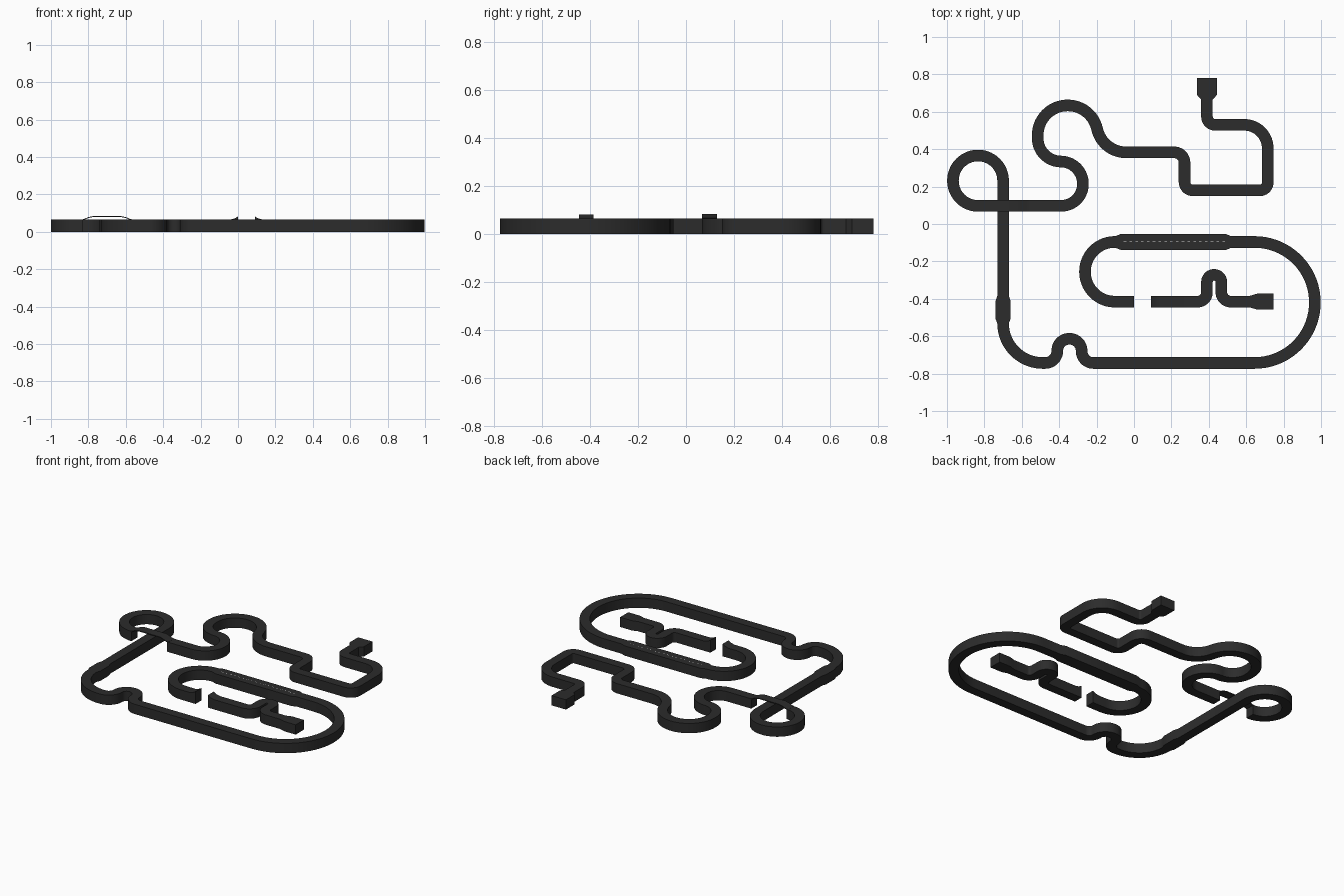
import bpy, math
from mathutils import Vector

if "Cube" in bpy.data.objects:
    bpy.data.objects.remove(bpy.data.objects["Cube"])

HALF, TOP = 0.031, 0.065      # normal half width and deck height of the road


def material(name, rgb):
    m = bpy.data.materials.new(name)
    m.diffuse_color = (*rgb, 1)
    m.use_nodes = True
    m.node_tree.nodes["Principled BSDF"].inputs["Base Color"].default_value = m.diffuse_color
    return m


ASPHALT = material("dark asphalt", (0.025, 0.025, 0.025))
WHITE = material("lane white", (0.8, 0.8, 0.8))


def knot(x, y, r=0, half=HALF, top=TOP):
    return Vector((x, y)), r, half, top


def trace(knots):
    """Turn knots into samples, rounding each corner that has a radius."""
    out = []
    for i, (p, r, half, top) in enumerate(knots):
        if r == 0 or i in (0, len(knots) - 1):
            out.append((p, half, top))
            continue
        a = (p - knots[i - 1][0]).normalized()
        b = (knots[i + 1][0] - p).normalized()
        turn = math.atan2(a.x * b.y - a.y * b.x, a.dot(b))
        start = p - a * r * math.tan(abs(turn) / 2)
        side = Vector((-a.y, a.x)) * math.copysign(1, turn)
        centre = start + side * r
        n = max(6, round(abs(turn) / math.radians(5)))
        for k in range(n + 1):
            t = turn * k / n
            c, s = math.cos(t), math.sin(t)
            d = start - centre
            out.append((centre + Vector((d.x * c - d.y * s, d.x * s + d.y * c)), half, top))
    # drop samples that nearly coincide
    clean = [out[0]]
    for q in out[1:]:
        if (q[0] - clean[-1][0]).length > 0.004:
            clean.append(q)
    return clean


def road(name, knots, thickness=None):
    """Sweep a rectangular section along the route, down to the ground unless thin."""
    pts = trace(knots)
    verts, faces = [], []
    for i, (p, half, top) in enumerate(pts):
        d = (pts[min(i + 1, len(pts) - 1)][0] - pts[max(i - 1, 0)][0]).normalized()
        left = Vector((-d.y, d.x)) * half
        low = 0 if thickness is None else top - thickness
        l, r = p + left, p - left
        verts += [(*l, low), (*l, top), (*r, top), (*r, low)]
        if i:
            o = 4 * (i - 1)
            for k in range(4):
                m = (k + 1) % 4
                faces.append((o + k, o + 4 + k, o + 4 + m, o + m))
    e = 4 * (len(pts) - 1)
    faces += [(0, 1, 2, 3), (e + 3, e + 2, e + 1, e)]
    return make(name, verts, faces, ASPHALT, True)


def make(name, verts, faces, mat, smooth=False):
    me = bpy.data.meshes.new(name)
    me.from_pydata(verts, [], faces)
    me.materials.append(mat)
    ob = bpy.data.objects.new(name, me)
    bpy.context.collection.objects.link(ob)
    bpy.ops.object.select_all(action='DESELECT')
    ob.select_set(True)
    bpy.context.view_layer.objects.active = ob
    bpy.ops.object.mode_set(mode='EDIT')
    bpy.ops.mesh.select_all(action='SELECT')
    bpy.ops.mesh.normals_make_consistent(inside=False)
    bpy.ops.object.mode_set(mode='OBJECT')
    if smooth:
        bpy.ops.object.shade_smooth_by_angle(angle=math.radians(25))
    return ob


# back section: start pad, square bends, round bends, up to the bridge
road("back_road", [
    knot(0.39, 0.78, 0, 0.053), knot(0.39, 0.69, 0, 0.053), knot(0.39, 0.665),
    knot(0.39, 0.53, 0.045), knot(0.715, 0.53, 0.125), knot(0.715, 0.18, 0.042),
    knot(0.27, 0.18, 0.045), knot(0.27, 0.383, 0.055), knot(-0.169, 0.383, 0.16),
    knot(-0.226, 0.634, 0.16), knot(-0.515, 0.634, 0.16), knot(-0.515, 0.334, 0.125),
    knot(-0.273, 0.334, 0.119), knot(-0.273, 0.097, 0.117), knot(-0.57, 0.097)])

# thin bridge over the crossing
road("crossing_bridge", [
    knot(-0.56, 0.097, 0, HALF, 0.066), knot(-0.575, 0.097, 0, HALF, 0.068),
    knot(-0.60, 0.097, 0, HALF, 0.079), knot(-0.625, 0.097, 0, HALF, 0.084),
    knot(-0.775, 0.097, 0, HALF, 0.084), knot(-0.80, 0.097, 0, HALF, 0.079),
    knot(-0.825, 0.097, 0, HALF, 0.068), knot(-0.84, 0.097, 0, HALF, 0.066)], 0.005)

# main section: loop, widened bay, chicane, long oval, take-off ramp
road("main_road", [
    knot(-0.83, 0.097), knot(-0.968, 0.097, 0.134), knot(-0.968, 0.366, 0.134),
    knot(-0.7, 0.366, 0.134), knot(-0.7, -0.385), knot(-0.7, -0.415, 0, 0.041),
    knot(-0.7, -0.505, 0, 0.041), knot(-0.7, -0.743, 0.212), knot(-0.41, -0.743, 0.065),
    knot(-0.41, -0.614, 0.063), knot(-0.28, -0.614, 0.064), knot(-0.28, -0.743, 0.063),
    knot(0.967, -0.743, 0.323), knot(0.967, -0.096, 0.323), knot(0.52, -0.096),
    knot(0.49, -0.096, 0, 0.043), knot(-0.07, -0.096, 0, 0.043), knot(-0.10, -0.096),
    knot(-0.262, -0.096, 0.159), knot(-0.262, -0.415, 0.159), knot(-0.045, -0.415),
    knot(-0.02, -0.415, 0, HALF, 0.071), knot(0.0, -0.415, 0, HALF, 0.082)])

# last section: landing ramp, tight hairpin, finish pad
road("finish_road", [
    knot(0.09, -0.415, 0, HALF, 0.082), knot(0.11, -0.415, 0, HALF, 0.071),
    knot(0.135, -0.415), knot(0.39, -0.415, 0.05), knot(0.39, -0.272, 0.038),
    knot(0.467, -0.272, 0.038), knot(0.467, -0.415, 0.05), knot(0.62, -0.415),
    knot(0.66, -0.415, 0, 0.043), knot(0.745, -0.415, 0, 0.043)])

# dashed lane line on the widened straight
verts, faces = [], []
for i in range(18):
    x, y, z = -0.055 + i * 0.031, -0.096, TOP + 0.0006
    o = len(verts)
    verts += [(x, y - 0.0015, z), (x + 0.014, y - 0.0015, z),
              (x + 0.014, y + 0.0015, z), (x, y + 0.0015, z)]
    faces.append((o, o + 1, o + 2, o + 3))
make("lane_dashes", verts, faces, WHITE)
